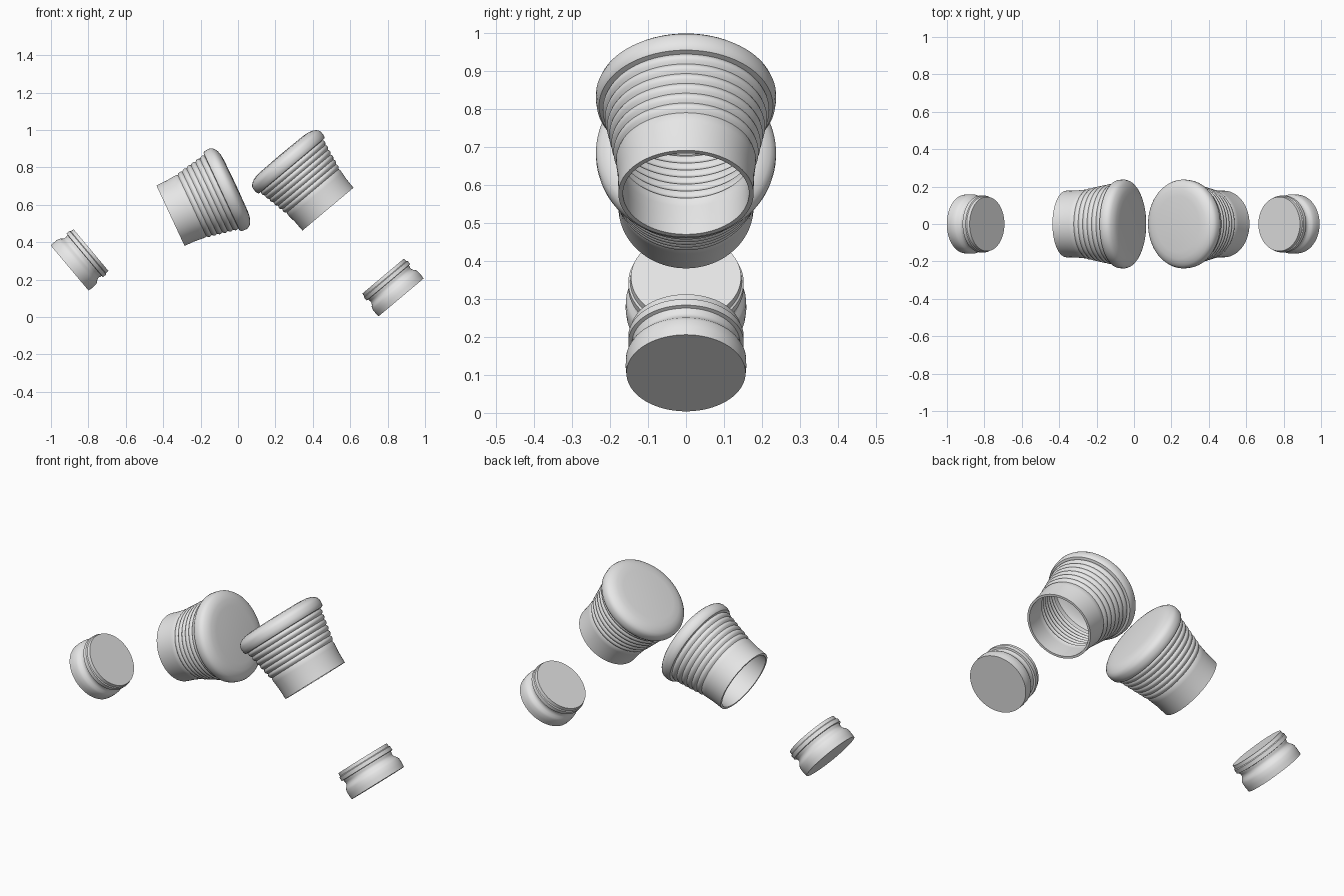
import bpy, bmesh, math

cube = bpy.data.objects.get("Cube")
if cube:
    bpy.data.objects.remove(cube, do_unlink=True)

grey = bpy.data.materials.new("light grey")
grey.use_nodes = True
grey.diffuse_color = (0.8, 0.8, 0.8, 1)
grey.node_tree.nodes["Principled BSDF"].inputs["Base Color"].default_value = (0.8, 0.8, 0.8, 1)

SEGMENTS = 96


def lathe(name, profile, location, tilt):
    """Revolve (radius, height) points about the part's axis, then tilt it sideways."""
    bm = bmesh.new()
    rings = []
    for r, h in profile:
        if r == 0:
            rings.append([bm.verts.new((0, 0, h))] * SEGMENTS)
        else:
            angles = [2 * math.pi * i / SEGMENTS for i in range(SEGMENTS)]
            rings.append([bm.verts.new((r * math.cos(a), r * math.sin(a), h)) for a in angles])
    for low, high in zip(rings, rings[1:]):
        for i in range(SEGMENTS):
            j = (i + 1) % SEGMENTS
            corners = dict.fromkeys((low[i], low[j], high[j], high[i]))
            bm.faces.new(list(corners))
    bmesh.ops.recalc_face_normals(bm, faces=bm.faces)
    mesh = bpy.data.meshes.new(name)
    bm.to_mesh(mesh)
    bm.free()
    obj = bpy.data.objects.new(name, mesh)
    bpy.context.collection.objects.link(obj)
    mesh.materials.append(grey)
    obj.location = location
    obj.rotation_euler = (0, math.radians(tilt), 0)
    bpy.ops.object.select_all(action="DESELECT")
    obj.select_set(True)
    bpy.context.view_layer.objects.active = obj
    bpy.ops.object.shade_smooth_by_angle(angle=math.radians(40))


# Ribbed wall: rounded bumps on a widening cone
RIBS, STEPS = 6, 8
ribs = []
for k in range(RIBS * STEPS + 1):
    t = k / (RIBS * STEPS)
    bump = abs(math.sin(math.pi * RIBS * t))
    ribs.append((0.181 + 0.034 * t + 0.007 * bump, 0.127 + 0.173 * t))

# Cup: plain collar, ribbed wall, rounded rim and closed end
collar = [(0.178, 0), (0.179, 0.06), (0.183, 0.1), (0.184, 0.118)]
rim = [(0.229, 0.302), (0.235, 0.31), (0.237, 0.325), (0.237, 0.342), (0.232, 0.355),
       (0.222, 0.365), (0.205, 0.375), (0.185, 0.381), (0.15, 0.385), (0, 0.387)]
WALL = 0.012
inner = [(r - WALL, h) for r, h in collar + ribs]
inside = [(0, 0.373), (0.15, 0.372), (0.2, 0.362), (0.222, 0.345), (0.222, 0.32)] + inner[::-1]
cup = inside + collar + ribs + rim

# Stopper: wide base, concave waist, stepped flange
stopper = [(0, 0), (0.157, 0), (0.159, 0.025), (0.158, 0.05), (0.153, 0.062), (0.145, 0.071),
           (0.14, 0.08), (0.139, 0.09), (0.142, 0.098), (0.142, 0.104), (0.152, 0.106),
           (0.152, 0.127), (0.147, 0.131), (0.145, 0.149), (0, 0.149)]

lathe("left_cup", cup, (0.481, 0, 0.577), -40)
lathe("right_cup", cup, (-0.361, 0, 0.542), 65)
lathe("left_stopper", stopper, (0.872, 0, 0.105), -40)
lathe("right_stopper", stopper, (-0.9, 0, 0.262), 50)
